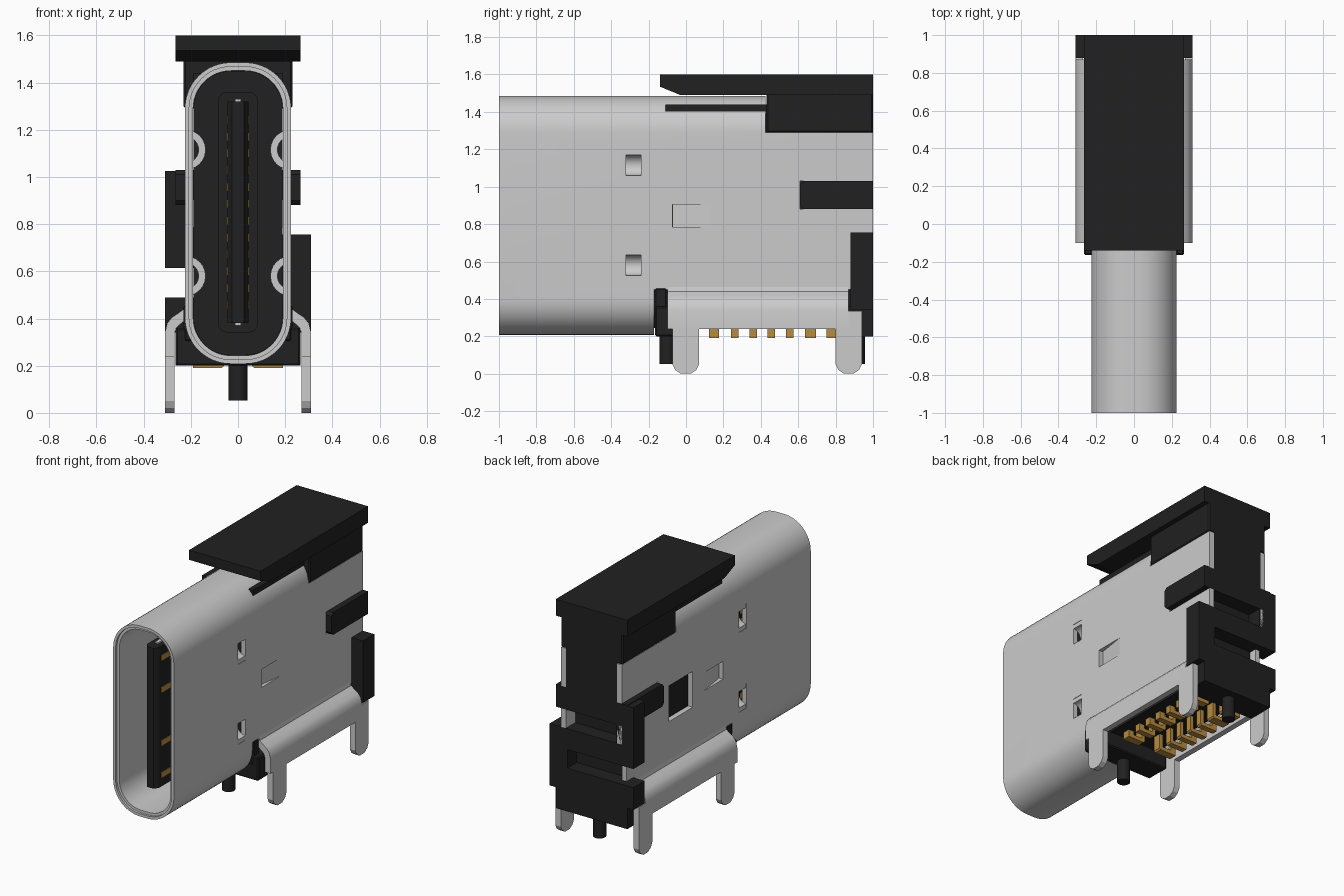
import bpy, bmesh, math
from mathutils import Vector

if "Cube" in bpy.data.objects:
    bpy.data.objects.remove(bpy.data.objects["Cube"])


def material(name, col):
    m = bpy.data.materials.new(name)
    m.diffuse_color = (*col, 1)
    m.use_nodes = True
    m.node_tree.nodes["Principled BSDF"].inputs["Base Color"].default_value = m.diffuse_color
    return m


METAL = material("light grey metal", (0.6, 0.6, 0.6))
BLACK = material("black plastic", (0.015, 0.015, 0.015))
GOLD = material("gold contact", (0.48, 0.26, 0.05))


def prism(name, pts, axis, a, b, mat, bevel=0):
    """Extrude a 2D outline along x (points y,z), y (points x,z) or z (points x,y)."""
    place = {"x": lambda p, t: (t, p[0], p[1]),
             "y": lambda p, t: (p[0], t, p[1]),
             "z": lambda p, t: (p[0], p[1], t)}[axis]
    bm = bmesh.new()
    face = bm.faces.new([bm.verts.new(place(p, a)) for p in pts])
    out = bmesh.ops.extrude_face_region(bm, geom=[face])["geom"]
    shift = Vector(place((0, 0), b - a))
    bmesh.ops.translate(bm, vec=shift, verts=[g for g in out if isinstance(g, bmesh.types.BMVert)])
    bmesh.ops.recalc_face_normals(bm, faces=bm.faces)
    if bevel:
        bmesh.ops.bevel(bm, geom=bm.edges[:], offset=bevel, segments=1, affect="EDGES")
    me = bpy.data.meshes.new(name)
    bm.to_mesh(me)
    bm.free()
    me.materials.append(mat)
    ob = bpy.data.objects.new(name, me)
    bpy.context.collection.objects.link(ob)
    return ob


def box(name, x0, x1, y0, y1, z0, z1, mat, bevel=0):
    return prism(name, [(x0, z0), (x1, z0), (x1, z1), (x0, z1)], "y", y0, y1, mat, bevel)


def rounded(hw, z0, z1, r, n=12):
    """Rounded rectangle outline in x,z."""
    pts = []
    for cx, cz, start in ((hw - r, z1 - r, 0), (r - hw, z1 - r, 90), (r - hw, z0 + r, 180), (hw - r, z0 + r, 270)):
        for i in range(n + 1):
            t = math.radians(start + 90 * i / n)
            pts.append((cx + r * math.cos(t), cz + r * math.sin(t)))
    return pts


def smooth(ob):
    bpy.ops.object.select_all(action="DESELECT")
    ob.select_set(True)
    bpy.context.view_layer.objects.active = ob
    bpy.ops.object.shade_smooth_by_angle(angle=math.radians(30))


def cut(ob, cutter):
    mod = ob.modifiers.new("cut", "BOOLEAN")
    mod.operation, mod.solver, mod.object = "DIFFERENCE", "EXACT", cutter
    bpy.context.view_layer.objects.active = ob
    bpy.ops.object.modifier_apply(modifier=mod.name)
    bpy.data.objects.remove(cutter)


def mirrored(pts, s):
    return [(s * p[0], p[1]) for p in pts]


# Metal shell tube with a stepped rim
shell = prism("shell", rounded(0.225, 0.208, 1.485, 0.195), "y", -1, 1, METAL)
cut(shell, prism("bore", rounded(0.19, 0.243, 1.45, 0.16), "y", -1.1, 1.1, METAL))
cut(shell, prism("rim_step", rounded(0.207, 0.226, 1.467, 0.177), "y", -1.1, -0.985, METAL))
# Openings at the rear, bottom, and through the side walls
cut(shell, box("bottom_opening", -0.4, 0.4, -0.17, 1.2, 0, 0.45, METAL))
cut(shell, box("top_opening", -0.4, 0.4, 0.425, 1.2, 1.29, 1.6, METAL))
cut(shell, box("arm_opening", -0.4, 0.4, 0.61, 1.2, 0.88, 1.03, METAL))
cut(shell, box("rear_opening", -0.4, 0.4, 0.95, 1.2, 0.3, 0.755, METAL))
cut(shell, box("left_hole", -0.4, -0.1, 0.25, 0.5, 0.72, 0.96, METAL))
for s in (-1, 1):
    x0, x1 = sorted((0.15 * s, 0.4 * s))
    cut(shell, box("tab_window", x0, x1, -0.072, 0.13, 0.785, 0.905, METAL))
    for z in (0.58, 1.115):
        cut(shell, box("dimple_window", x0, x1, -0.32, -0.24, z - 0.083, z + 0.083, METAL))
smooth(shell)

flare = [(0.225, 0.465), (0.23, 0.44), (0.25, 0.425), (0.28, 0.405), (0.3, 0.38), (0.31, 0.34), (0.31, 0.24),
         (0.27, 0.24), (0.27, 0.335), (0.262, 0.36), (0.24, 0.38), (0.205, 0.405), (0.19, 0.465)]


def leg(y0, y1, top):
    return [(y0, top), (y0, 0.05), (y0 + 0.015, 0.02), (y0 + 0.045, 0), (y1 - 0.045, 0),
            (y1 - 0.015, 0.02), (y1, 0.05), (y1, top)]


for s, side in ((-1, "left"), (1, "right")):
    # Flared flap with two mounting legs
    smooth(prism(side + "_flap", mirrored(flare, s), "y", -0.1, 0.87, METAL))
    prism(side + "_front_leg", leg(-0.072, 0.07, 0.24), "x", 0.27 * s, 0.31 * s, METAL)
    prism(side + "_rear_leg", leg(0.8, 0.94, 0.335), "x", 0.27 * s, 0.31 * s, METAL)
    # Bent tab in the side wall
    prism(side + "_tab", mirrored([(0.225, 0.13), (0.195, -0.07), (0.18, -0.07), (0.18, 0.13)], s), "z",
          0.785, 0.905, METAL)
    # Half-round spring dimples pushed inward
    for z in (0.58, 1.115):
        arc = []
        for r, order in ((0.085, range(13)), (0.055, range(12, -1, -1))):
            arc += [(s * (0.222 - r * math.sin(math.pi * i / 12)), z + r * math.cos(math.pi * i / 12))
                    for i in order]
        smooth(prism(side + "_dimple", arc, "y", -0.32, -0.24, METAL))

# Plastic core and its lower blocks
prism("core", rounded(0.189, 0.244, 1.449, 0.159), "y", -0.2, -0.1, BLACK)
box("inner_body", -0.189, 0.189, -0.11, 0.9, 0.3, 1.44, BLACK)
box("upper_rear_body", -0.189, 0.189, 0.85, 1, 0.9, 1.44, BLACK)
box("front_block", -0.265, 0.265, -0.165, 0.0, 0.2, 0.36, BLACK, 0.008)
box("front_block_top", -0.23, 0.23, -0.17, -0.1, 0.3, 0.46, BLACK, 0.01)
box("rear_block", -0.265, 0.265, 0.82, 1, 0.2, 0.36, BLACK)
box("top_block", -0.23, 0.23, 0.43, 1, 1.29, 1.5, BLACK, 0.008)
# Flat pick-up lid with a chamfered front
prism("lid", [(-0.14, 1.6), (1, 1.6), (1, 1.49), (-0.03, 1.49), (-0.14, 1.535)], "x", -0.265, 0.265, BLACK)

# Winding rear wall and side arms
snake = [(0.265, 1.025), (-0.31, 1.025), (-0.31, 0.615), (0.18, 0.615), (0.18, 0.49), (-0.31, 0.49),
         (-0.31, 0.34), (0.31, 0.34), (0.31, 0.755), (-0.18, 0.755), (-0.18, 0.88), (0.265, 0.88)]
prism("rear_wall", snake, "y", 0.88, 1, BLACK)
for s, side in ((-1, "left"), (1, "right")):
    prism(side + "_arm", [(1, 0.88), (0.63, 0.88), (0.612, 0.9), (0.612, 1.01), (0.63, 1.03), (1, 1.03)],
          "x", 0.18 * s, 0.265 * s, BLACK)

# Locating pegs under the body
for name, y in (("front_peg", -0.1), ("rear_peg", 0.915)):
    pts = [(0.041 * math.cos(math.tau * i / 24), y + 0.041 * math.sin(math.tau * i / 24)) for i in range(24)]
    smooth(prism(name, pts, "z", 0.053, 0.3, BLACK))

# Tongue with a thicker root, centre plate and contacts
prism("tongue", [(-0.045, -0.1), (-0.045, -0.9), (-0.025, -0.93), (0.025, -0.93), (0.045, -0.9), (0.045, -0.1)],
      "z", 0.38, 1.32, BLACK)
prism("tongue_root", rounded(0.085, 0.34, 1.36, 0.04, 4), "y", -0.45, -0.15, BLACK)
box("centre_plate", -0.012, 0.012, -0.86, -0.2, 0.37, 1.33, METAL)
for s in (-1, 1):
    x0, x1 = sorted((0.04 * s, 0.049 * s))
    for i in range(12):
        z = 0.85 + (i - 5.5) * 0.0713
        y0 = -0.88 if i in (0, 3, 8, 11) else -0.78
        box("tongue_contact", x0, x1, y0, -0.4, z - 0.018, z + 0.018, GOLD)

# Bent solder contacts beneath
solder = [(0.19, 0.19), (0.07, 0.19), (0.06, 0.2), (0.06, 0.32), (0.085, 0.32), (0.085, 0.215), (0.19, 0.215)]
for s in (-1, 1):
    for y, w in ((0.15, 0.055), (0.26, 0.04), (0.36, 0.04), (0.457, 0.04), (0.555, 0.04), (0.665, 0.06), (0.775, 0.05)):
        prism("solder_contact", mirrored(solder, s), "y", y - w / 2, y + w / 2, GOLD)
        x0, x1 = sorted((0.15 * s, 0.19 * s))
        box("solder_heel", x0, x1, y - w / 2, y + w / 2, 0.21, 0.24, GOLD)
